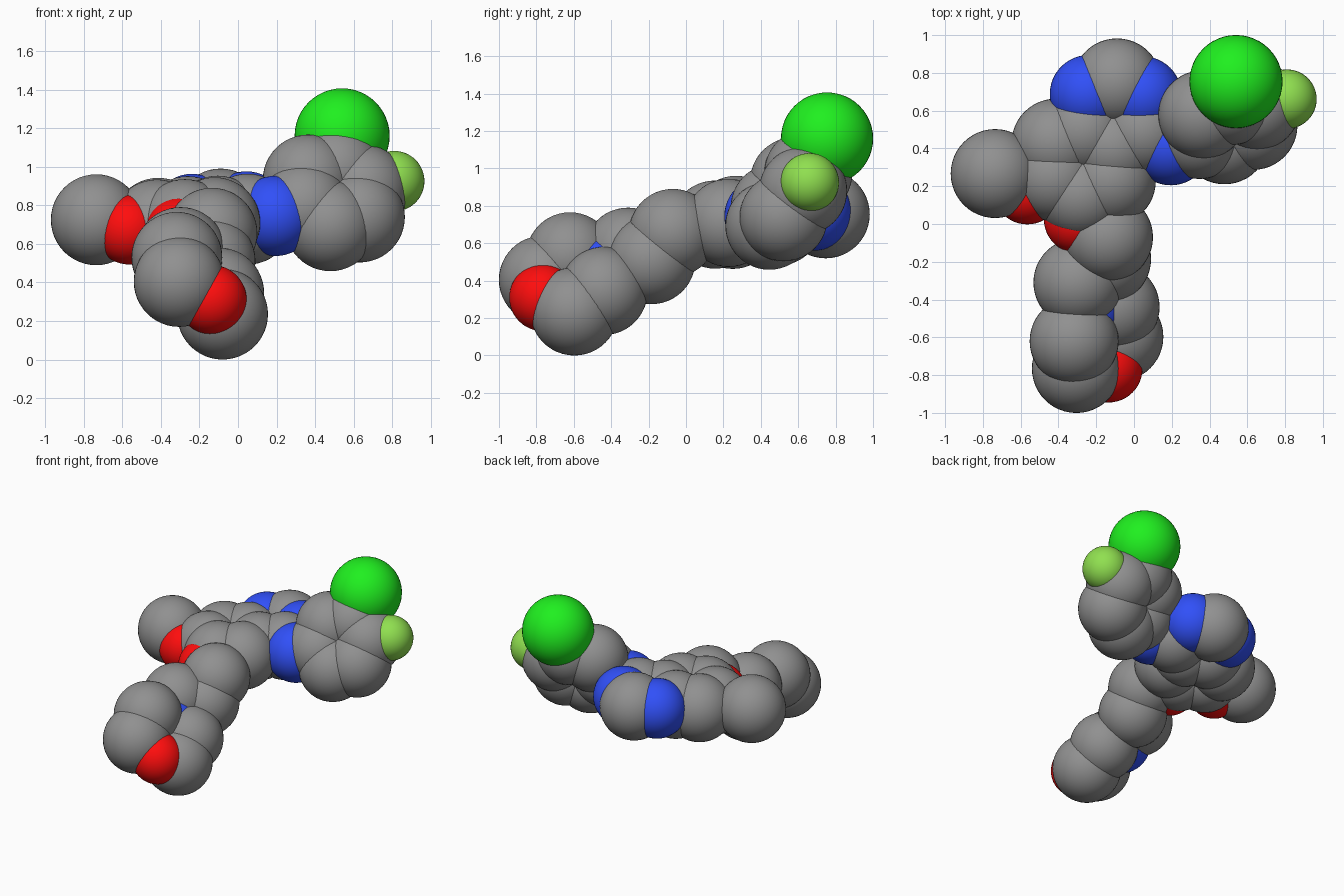
import bpy

if "Cube" in bpy.data.objects:
    bpy.data.objects.remove(bpy.data.objects["Cube"])

# Space-filling molecule: every atom is a smooth, overlapping sphere
RADIUS = {"carbon": 0.2355, "nitrogen": 0.208, "oxygen": 0.18,
          "fluorine": 0.157, "chlorine": 0.2465}
COLOUR = {"carbon": (0.28, 0.28, 0.28, 1), "nitrogen": (0.03, 0.08, 0.94, 1),
          "oxygen": (1.0, 0.004, 0.004, 1), "fluorine": (0.28, 0.745, 0.08, 1),
          "chlorine": (0.014, 0.87, 0.014, 1)}

materials = {}
for element, rgba in COLOUR.items():
    materials[element] = bpy.data.materials.new(element + "_colour")
    materials[element].diffuse_color = rgba


def atom(group, element, position):
    bpy.ops.mesh.primitive_uv_sphere_add(segments=48, ring_count=24,
                                         radius=RADIUS[element], location=position)
    ob = bpy.context.object
    ob.name = f"{group}_{element}"
    bpy.ops.object.shade_smooth()
    ob.data.materials.append(materials[element])


def atoms(group, element, positions):
    for p in positions:
        atom(group, element, p)


def tilted(x, y):
    """Point on the slightly tilted plane of the fused double ring."""
    return (x, y, 0.718 + 0.04 * (x + 0.1) + 0.045 * (y - 0.4))


# Fused double ring
atoms("double_ring", "carbon", [tilted(*p) for p in (
    (0.05, 0.49), (-0.105, 0.403), (-0.26, 0.492),
    (-0.413, 0.428), (-0.42, 0.25), (-0.275, 0.155), (-0.12, 0.228))])
atom("double_ring", "carbon", (-0.09, 0.747, 0.755))
atoms("double_ring", "nitrogen", [(-0.238, 0.687, 0.755), (0.045, 0.68, 0.768)])

# Bridge to the halogen ring
atom("bridge", "nitrogen", (0.195, 0.413, 0.745))

# Six-sided halogen ring, generated from its centre and two diagonals
centre = (0.497, 0.55, 0.835)
diag_a = (0.151, 0.076, 0.045)
diag_b = (0.018, 0.104, 0.141)
for a, b in ((1, 0), (0, 1), (-1, 1), (-1, 0), (0, -1), (1, -1)):
    atom("halogen_ring", "carbon",
         [c + a * u + b * v for c, u, v in zip(centre, diag_a, diag_b)])
atom("halogen_ring", "chlorine", (0.54, 0.754, 1.16))
atom("halogen_ring", "fluorine", (0.81, 0.661, 0.925))

# Short side arm
atom("side_arm", "oxygen", (-0.565, 0.178, 0.673))
atom("side_arm", "carbon", (-0.735, 0.267, 0.725))

# Long chain
atom("chain", "oxygen", (-0.297, 0.025, 0.665))
atoms("chain", "carbon", [(-0.135, -0.07, 0.655), (-0.145, -0.185, 0.51),
                          (-0.297, -0.31, 0.555)])

# Chair-shaped end ring
atom("end_ring", "nitrogen", (-0.26, -0.455, 0.44))
atom("end_ring", "oxygen", (-0.135, -0.765, 0.31))
atoms("end_ring", "carbon", [(-0.317, -0.62, 0.53), (-0.305, -0.765, 0.405),
                             (-0.08, -0.597, 0.2355), (-0.10, -0.44, 0.345)])

for m in bpy.data.materials:
    if m.users and not m.is_grease_pencil:
        m.use_nodes = True
        m.node_tree.nodes["Principled BSDF"].inputs["Base Color"].default_value = m.diffuse_color
